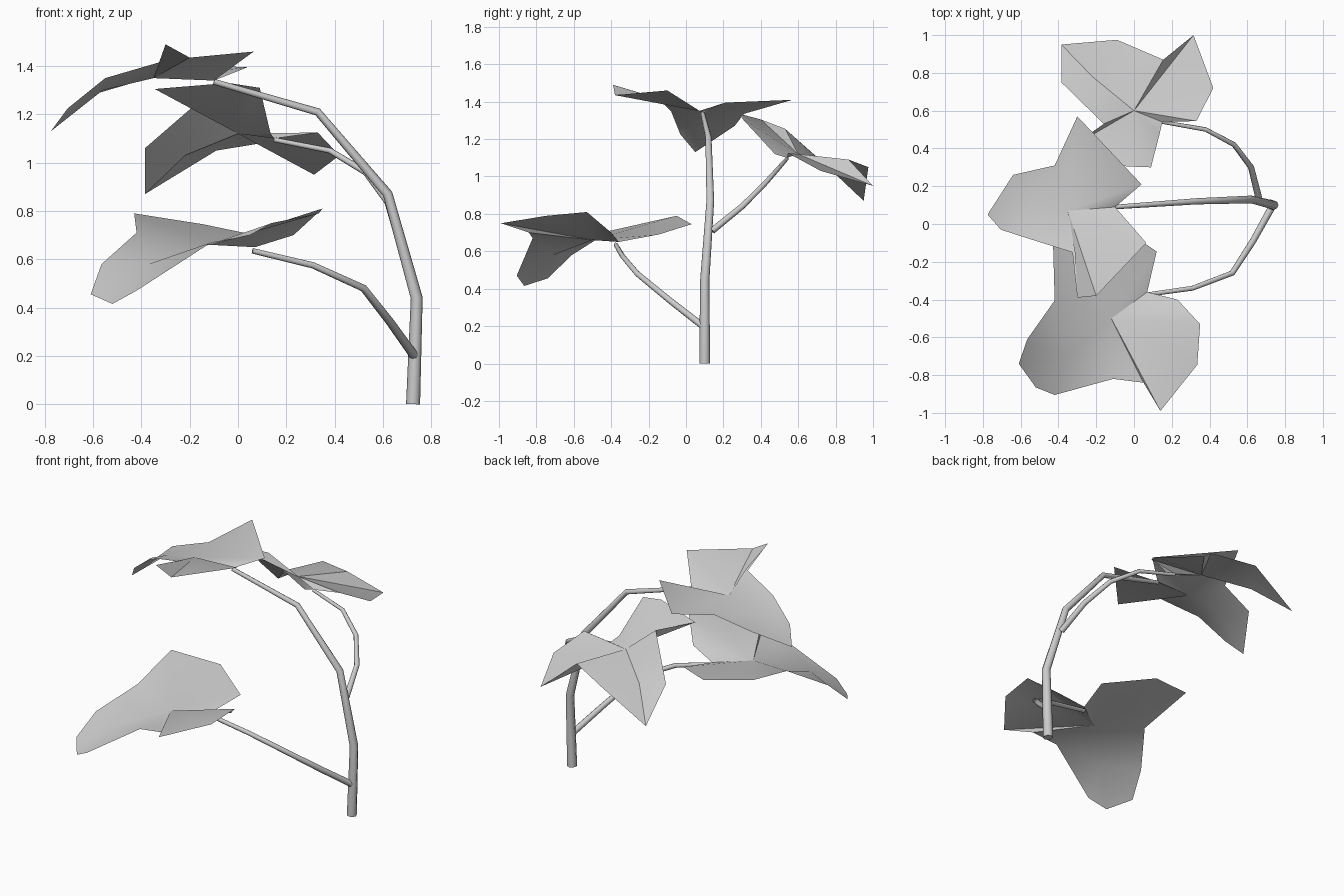
import bpy
import math
from mathutils import Vector

default_cube = bpy.data.objects.get("Cube")
if default_cube:
    bpy.data.objects.remove(default_cube, do_unlink=True)


def make_material(name, colour):
    material = bpy.data.materials.new(name)
    material.use_nodes = True
    material.diffuse_color = colour
    shader = material.node_tree.nodes["Principled BSDF"]
    shader.inputs["Base Color"].default_value = colour
    return material


grey = make_material("light grey", (0.6, 0.6, 0.6, 1))


def select_only(obj):
    bpy.ops.object.select_all(action="DESELECT")
    obj.select_set(True)
    bpy.context.view_layer.objects.active = obj


def make_stem(name, path, start_radius, end_radius):
    """Sweep a tapering round tube along a few points."""
    curve = bpy.data.curves.new(name, "CURVE")
    curve.dimensions = "3D"
    curve.bevel_depth = 1
    curve.bevel_resolution = 2
    curve.use_fill_caps = True
    spline = curve.splines.new("POLY")
    spline.points.add(len(path) - 1)
    for i, (point, position) in enumerate(zip(spline.points, path)):
        point.co = (*position, 1)
        t = i / (len(path) - 1)
        point.radius = start_radius + (end_radius - start_radius) * t
    obj = bpy.data.objects.new(name, curve)
    bpy.context.collection.objects.link(obj)
    select_only(obj)
    bpy.ops.object.convert(target="MESH")
    obj = bpy.context.object
    obj.data.materials.clear()
    obj.data.materials.append(grey)
    bpy.ops.object.shade_smooth_by_angle(angle=math.radians(50))
    return obj


def make_leaf(name, rim, hub, tip_hub, first, last):
    """Fan a lobed rim around a hub; rim points first..last fan around the tip hub."""
    count = len(rim)
    points = [Vector(p) for p in rim + [hub, tip_hub]]
    faces = []
    for i in range(count):
        centre = count + 1 if first <= i < last else count
        faces.append((i, (i + 1) % count, centre))
    faces.append((first, count + 1, count))
    faces.append((last, count, count + 1))
    mesh = bpy.data.meshes.new(name)
    mesh.from_pydata(points, [], faces)
    # Turn the upper side outward
    if sum(face.normal.z * face.area for face in mesh.polygons) < 0:
        mesh.flip_normals()
    mesh.materials.append(grey)
    obj = bpy.data.objects.new(name, mesh)
    bpy.context.collection.objects.link(obj)
    select_only(obj)
    bpy.ops.object.shade_smooth_by_angle(angle=math.radians(35))
    return obj


# Arching main stem and its two side branches
make_stem("main_stem", [
    (.725, .1, 0), (.74, .1, .44), (.62, .13, .87),
    (.33, .12, 1.21), (-.1, .09, 1.335)], .029, .012)
make_stem("lower_branch", [
    (.73, .09, .2), (.63, -.09, .34), (.52, -.26, .48),
    (.31, -.34, .575), (.06, -.375, .635)], .019, .012)
make_stem("upper_branch", [
    (.66, .14, .71), (.62, .3, .84), (.53, .42, .96),
    (.38, .5, 1.05), (.15, .54, 1.095)], .018, .01)

# Leaf at the end of the main stem
make_leaf("top_leaf", [
    (-.1, .09, 1.34), (.04, .21, 1.395), (-.3, .57, 1.41),
    (-.42, .31, 1.335), (-.64, .26, 1.27), (-.775, .05, 1.13),
    (-.705, -.03, 1.225), (-.55, -.08, 1.35), (-.31, -.155, 1.42),
    (-.3, -.39, 1.49), (-.2, -.38, 1.435), (.065, -.1, 1.46)],
    (-.35, .07, 1.35), (-.56, .09, 1.3), 3, 7)

# Leaf on the upper branch
make_leaf("back_leaf", [
    (.15, .54, 1.1), (.33, .545, 1.125), (.42, .72, 1.03),
    (.315, 1, .95), (.155, .87, 1.09), (-.09, .975, 1.05),
    (-.385, .95, .87), (-.385, .75, 1.06), (-.16, .53, 1.255),
    (-.345, .4, 1.305), (-.04, .305, 1.33), (.09, .3, 1.31),
    (.135, .475, 1.12)],
    (0, .6, 1.12), (-.22, .78, 1.03), 5, 8)

# Leaf on the lower branch
make_leaf("front_leaf", [
    (.07, -.36, .65), (.12, -.145, .69), (-.145, .03, .745),
    (-.43, -.05, .79), (-.42, -.405, .71), (-.565, -.61, .58),
    (-.61, -.74, .455), (-.52, -.865, .415), (-.42, -.905, .47),
    (-.11, -.82, .67), (.05, -.84, .7), (.14, -.99, .75),
    (.335, -.745, .79), (.35, -.53, .81), (.23, -.4, .7)],
    (-.12, -.5, .66), (-.37, -.71, .58), 4, 9)
